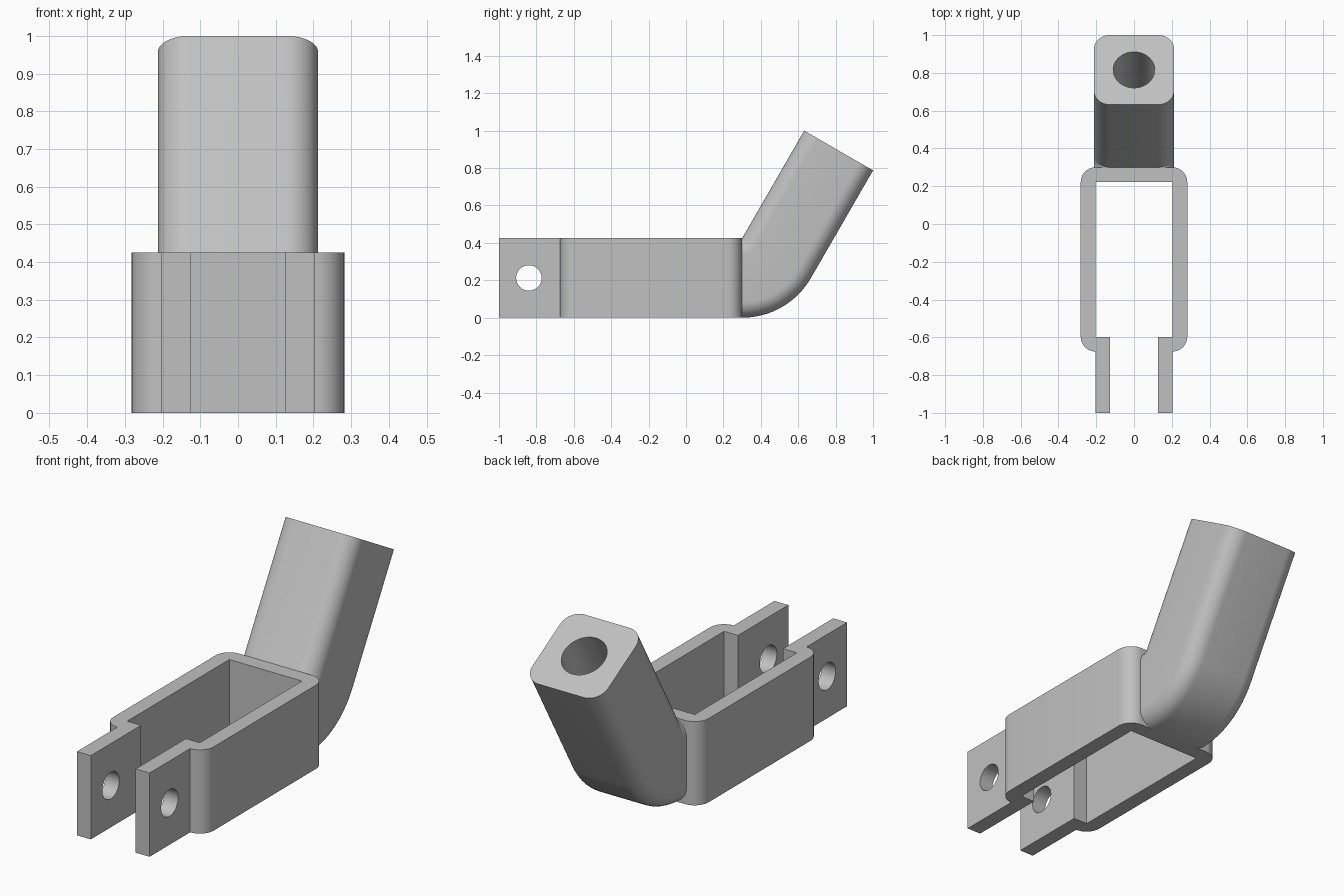
import bpy, bmesh
from math import sin, cos, pi, radians
from mathutils import Vector, Matrix

if "Cube" in bpy.data.objects:
    bpy.data.objects.remove(bpy.data.objects["Cube"], do_unlink=True)

HEIGHT = 0.425         # frame height and arm width
WALL = 0.078
OUTER, INNER = 0.282, 0.204
BACK, FRONT = 0.30, -0.675
TILT = radians(60)
ARM_LENGTH = 0.664

steel = bpy.data.materials.new("plain grey")
steel.use_nodes = True
steel.diffuse_color = (0.53, 0.53, 0.53, 1)
steel.node_tree.nodes["Principled BSDF"].inputs["Base Color"].default_value = (0.53, 0.53, 0.53, 1)


def make_object(name, bm):
    bmesh.ops.remove_doubles(bm, verts=bm.verts, dist=1e-5)
    bmesh.ops.recalc_face_normals(bm, faces=bm.faces)
    mesh = bpy.data.meshes.new(name)
    bm.to_mesh(mesh)
    bm.free()
    mesh.materials.append(steel)
    obj = bpy.data.objects.new(name, mesh)
    bpy.context.collection.objects.link(obj)
    return obj


def arc(cx, cy, r, start, end, steps=10):
    return [(cx + r * cos(start + (end - start) * i / steps),
             cy + r * sin(start + (end - start) * i / steps)) for i in range(steps + 1)]


def drill(obj, centre, axis, radius, depth):
    """Cut a round hole centred at a point along an axis."""
    bm = bmesh.new()
    turn = Vector((0, 0, 1)).rotation_difference(axis).to_matrix().to_4x4()
    bmesh.ops.create_cone(bm, cap_ends=True, segments=48, radius1=radius, radius2=radius,
                          depth=depth, matrix=Matrix.Translation(centre) @ turn)
    cutter = make_object("hole_cutter", bm)
    cutter.hide_render = True
    mod = obj.modifiers.new("hole", 'BOOLEAN')
    mod.operation, mod.solver, mod.object = 'DIFFERENCE', 'EXACT', cutter
    select(obj)
    bpy.ops.object.modifier_apply(modifier=mod.name)
    bpy.data.objects.remove(cutter, do_unlink=True)


def select(obj):
    bpy.ops.object.select_all(action='DESELECT')
    obj.select_set(True)
    bpy.context.view_layer.objects.active = obj


def finish(obj):
    select(obj)
    bpy.ops.object.shade_smooth_by_angle(angle=radians(30))


# Clevis frame: mirrored half outline, extruded upwards
tab = INNER - WALL
outside = ([(tab, -1), (INNER, -1)]
           + arc(INNER, FRONT + WALL, WALL, -pi / 2, 0)
           + arc(INNER, BACK - WALL, WALL, 0, pi / 2))
inside = [(INNER, BACK - WALL), (INNER, FRONT + WALL), (tab, FRONT + WALL)]


def flip(points):
    return [(-x, y) for x, y in reversed(points)]


outline = outside + flip(outside) + flip(inside) + inside
bm = bmesh.new()
base = bm.faces.new([bm.verts.new((x, y, 0)) for x, y in outline])
top = bmesh.ops.extrude_face_region(bm, geom=[base])["geom"]
bmesh.ops.translate(bm, vec=(0, 0, HEIGHT), verts=[v for v in top if isinstance(v, bmesh.types.BMVert)])
frame = make_object("clevis_frame", bm)
drill(frame, Vector((0, -0.84, HEIGHT / 2)), Vector((1, 0, 0)), 0.068, 1)
finish(frame)

# Bent arm: rounded square section swept about the frame's top rear edge
r = 0.085
half = HEIGHT / 2
k = half - r
section = []
for i, (sx, sy) in enumerate([(1, 1), (-1, 1), (-1, -1), (1, -1)]):
    section += arc(sx * k, sy * k, r, i * pi / 2, (i + 1) * pi / 2)

pivot = Vector((0, BACK, HEIGHT))
direction = Vector((0, cos(TILT), sin(TILT)))
steps = 16
bm = bmesh.new()
rings = []
for i in range(steps + 2):
    a = TILT * min(i, steps) / steps
    shift = direction * ARM_LENGTH if i > steps else Vector()
    rings.append([bm.verts.new(pivot + shift + Vector((x, (half - d) * sin(a), (d - half) * cos(a))))
                  for x, d in section])
for lower, upper in zip(rings, rings[1:]):
    for j in range(len(section)):
        n = (j + 1) % len(section)
        bm.faces.new((lower[j], lower[n], upper[n], upper[j]))
bm.faces.new(rings[0])
bm.faces.new(rings[-1])
arm = make_object("bent_arm", bm)

# Socket bored down the straight part of the arm
end = pivot + direction * ARM_LENGTH + Vector((0, sin(TILT), -cos(TILT))) * half
drill(arm, end, direction, 0.11, 2 * ARM_LENGTH)
finish(arm)
